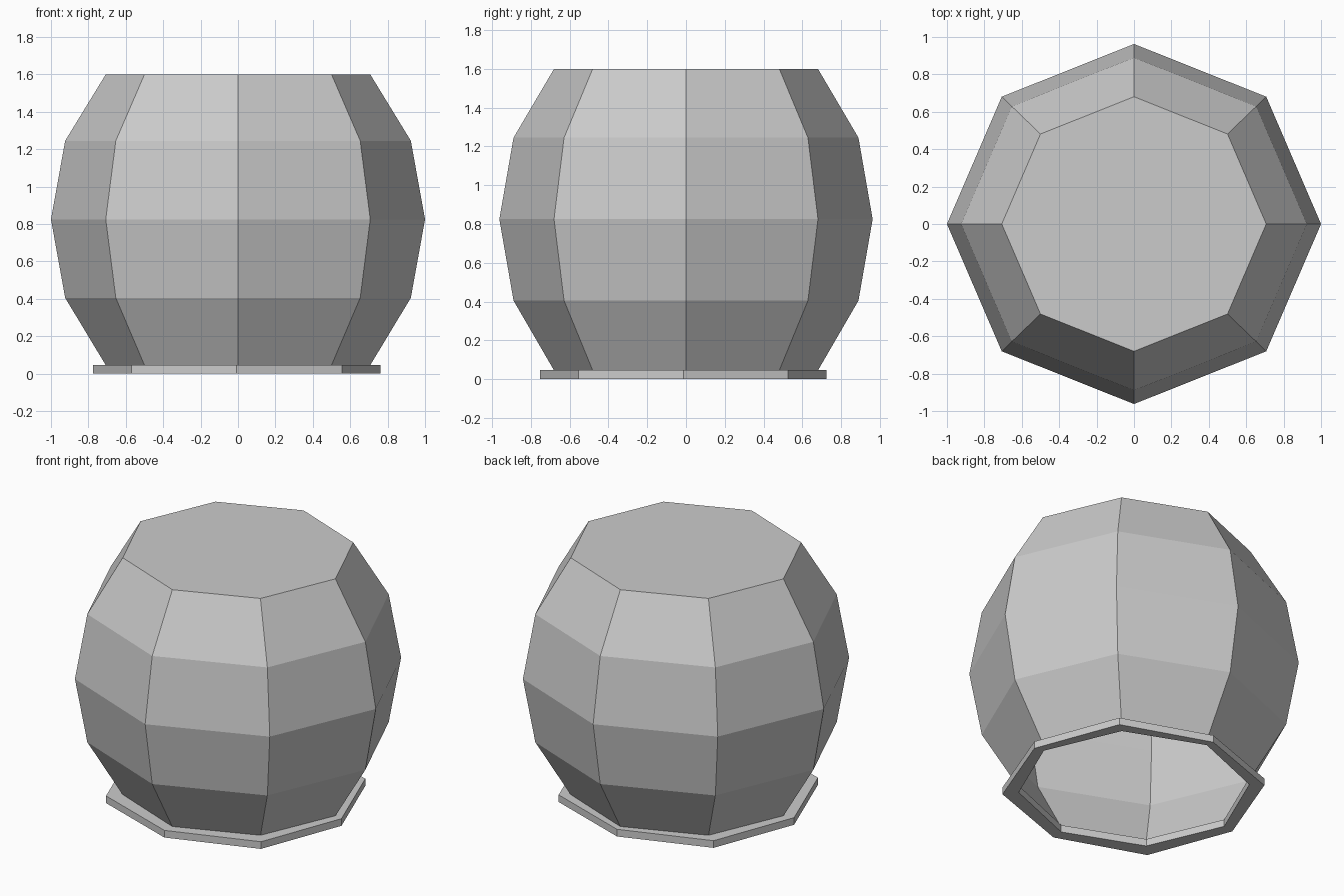
import bpy, bmesh
from math import cos, sin, pi

if "Cube" in bpy.data.objects:
    bpy.data.objects.remove(bpy.data.objects["Cube"])

SIDES = 8
Y_SCALE = 0.9625


def octagon(bm, r, z, diag=1.0, cx=0.0, cy=0.0):
    """One ring of vertices; diag pushes the diagonal corners outward."""
    ring = []
    for i in range(SIDES):
        a = 2 * pi * i / SIDES
        k = r * (diag if i % 2 else 1.0)
        ring.append(bm.verts.new((cx + k * cos(a), cy + k * sin(a) * Y_SCALE, z)))
    return ring


def bridge(bm, lower, upper):
    for i in range(SIDES):
        j = (i + 1) % SIDES
        bm.faces.new((lower[i], lower[j], upper[j], upper[i]))


def finish(bm, name):
    mesh = bpy.data.meshes.new(name)
    bm.to_mesh(mesh)
    bm.free()
    obj = bpy.data.objects.new(name, mesh)
    bpy.context.collection.objects.link(obj)
    return obj


# Barrel body: faceted shell, closed on top and open underneath
bm = bmesh.new()
profile = [(0.707, 0.045), (0.924, 0.405), (1.0, 0.825), (0.924, 1.245), (0.707, 1.60)]
rings = [octagon(bm, r, z) for r, z in profile]
for lower, upper in zip(rings, rings[1:]):
    bridge(bm, lower, upper)
bm.faces.new(rings[-1])
finish(bm, "barrel_body")

# Base rim: thin flat octagonal band around the open bottom
bm = bmesh.new()
offset = dict(cx=-0.007, cy=-0.014)
section = [
    octagon(bm, 0.768, 0.0, 1.035, **offset),
    octagon(bm, 0.768, 0.047, 1.035, **offset),
    octagon(bm, 0.70, 0.047),
    octagon(bm, 0.70, 0.0),
]
for k in range(4):
    bridge(bm, section[k], section[(k + 1) % 4])
finish(bm, "base_rim")
